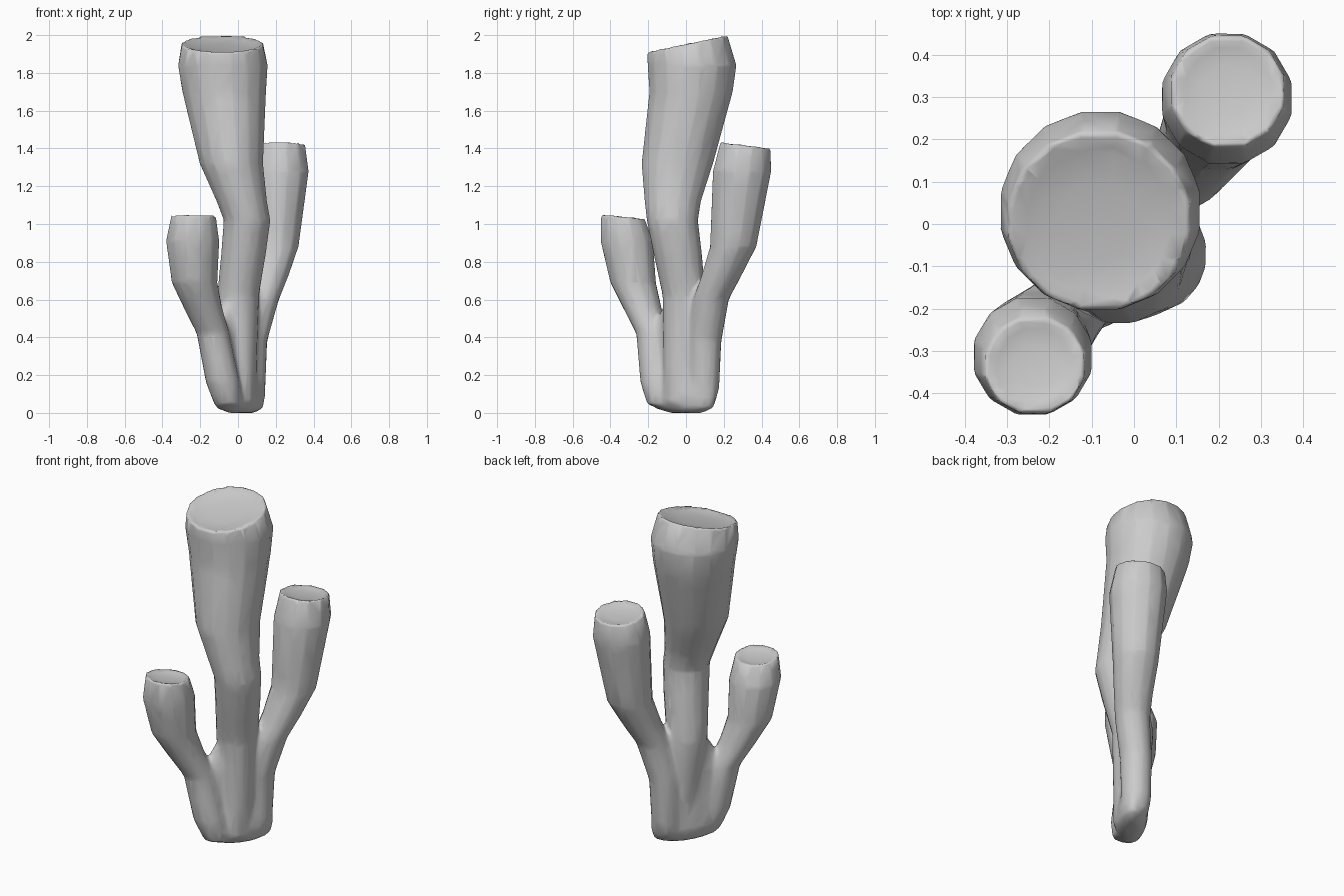
import bpy, bmesh
from math import sin, cos, pi

if "Cube" in bpy.data.objects:
    bpy.data.objects.remove(bpy.data.objects["Cube"])


def loft(name, sides, rings, slope=0, dish=0, turn=0):
    """Loft closed rings (x, y, z, rx, ry) bottom to top; with a dish, the last ring is a tilted rim."""
    bm = bmesh.new()
    n = len(rings)
    x, y, z, rx, ry = rings[-1]
    path = list(rings)
    if dish:
        path += [(x, y, z - dish * 0.65, rx * 0.8, ry * 0.8),
                 (x, y, z - dish, rx * 0.45, ry * 0.45)]
    loops = []
    for i, (cx, cy, cz, ax, ay) in enumerate(path):
        k = slope if i >= n - 1 else 0
        loop = []
        for j in range(sides):
            a = 2 * pi * (j + 0.5) / sides
            u, v = ax * cos(a), ay * sin(a)
            loop.append(bm.verts.new((cx + u * cos(turn) - v * sin(turn),
                                      cy + u * sin(turn) + v * cos(turn),
                                      cz + k * v)))
        loops.append(loop)
    for lo, hi in zip(loops, loops[1:]):
        for j in range(sides):
            m = (j + 1) % sides
            bm.faces.new((lo[j], lo[m], hi[m], hi[j]))
    bm.faces.new(loops[0][::-1])
    bm.faces.new(loops[-1])
    bmesh.ops.recalc_face_normals(bm, faces=bm.faces)
    mesh = bpy.data.meshes.new(name)
    bm.to_mesh(mesh)
    bm.free()
    obj = bpy.data.objects.new(name, mesh)
    bpy.context.collection.objects.link(obj)
    return obj


# tall middle tube
main = loft("sponge_tubes", 16, [
    (0.02, -0.01, 0.05, 0.075, 0.11),
    (0.015, -0.01, 0.25, 0.085, 0.11),
    (0.00, -0.01, 0.62, 0.112, 0.115),
    (0.03, -0.045, 0.85, 0.12, 0.13),
    (0.048, -0.072, 1.02, 0.125, 0.137),
    (0.02, -0.07, 1.12, 0.135, 0.151),
    (-0.035, -0.046, 1.32, 0.17, 0.192),
    (-0.073, 0.027, 1.70, 0.225, 0.224),
    (-0.08, 0.032, 1.84, 0.241, 0.239),
    (-0.083, 0.007, 1.957, 0.218, 0.215)], 0.21, 0.025)

# medium tube at the back right
back = loft("back_tube", 12, [
    (0.06, 0.08, 0.05, 0.07, 0.075),
    (0.065, 0.095, 0.13, 0.082, 0.083),
    (0.07, 0.10, 0.38, 0.087, 0.09),
    (0.122, 0.132, 0.60, 0.097, 0.097),
    (0.16, 0.185, 0.72, 0.108, 0.108),
    (0.198, 0.25, 0.88, 0.126, 0.126),
    (0.22, 0.297, 1.28, 0.159, 0.159),
    (0.222, 0.315, 1.42, 0.137, 0.136)], -0.12, 0.02)

# short tube at the front left
front = loft("front_tube", 12, [
    (-0.05, -0.12, 0.04, 0.075, 0.085),
    (-0.08, -0.15, 0.16, 0.092, 0.094),
    (-0.132, -0.175, 0.42, 0.089, 0.091),
    (-0.187, -0.233, 0.56, 0.105, 0.105),
    (-0.23, -0.28, 0.69, 0.124, 0.124),
    (-0.24, -0.313, 0.91, 0.145, 0.143),
    (-0.235, -0.335, 1.043, 0.121, 0.118)], -0.1, 0.02)

# flattened foot and web filling the forks between the tubes
web = loft("foot_web", 16, [
    (0.02, 0.00, 0.0, 0.10, 0.04),
    (0.01, -0.01, 0.025, 0.185, 0.075),
    (0.00, -0.02, 0.09, 0.215, 0.09),
    (-0.01, -0.025, 0.25, 0.20, 0.07),
    (-0.02, -0.03, 0.42, 0.185, 0.065),
    (0.00, 0.00, 0.57, 0.14, 0.06),
    (0.05, 0.05, 0.66, 0.10, 0.05)], turn=0.95)

# fuse everything into one skin
bpy.ops.object.select_all(action='DESELECT')
for part in (main, back, front, web):
    part.select_set(True)
bpy.context.view_layer.objects.active = main
bpy.ops.object.join()
mod = main.modifiers.new("fuse", 'REMESH')
mod.mode = 'VOXEL'
mod.voxel_size = 0.011
bpy.ops.object.modifier_apply(modifier=mod.name)

# melt the creases where the tubes meet, and only settle the rest
base = main.vertex_groups.new(name="base")
for v in main.data.vertices:
    w = min(1, max(0, (0.85 - v.co.z) / 0.3))
    if w > 0:
        base.add([v.index], w, 'REPLACE')
mod = main.modifiers.new("melt", 'SMOOTH')
mod.factor = 0.5
mod.iterations = 12
mod.vertex_group = "base"
mod = main.modifiers.new("settle", 'SMOOTH')
mod.factor = 0.5
mod.iterations = 2
# bring it back to a light, low-poly skin
mod = main.modifiers.new("reduce", 'DECIMATE')
mod.ratio = 0.05
for mod in list(main.modifiers):
    bpy.ops.object.modifier_apply(modifier=mod.name)

# stand it on the ground and shade softly all over
low = min(v.co.z for v in main.data.vertices)
for v in main.data.vertices:
    v.co.z -= low * max(0, 1 - v.co.z / 0.5)
bpy.ops.object.shade_smooth()
